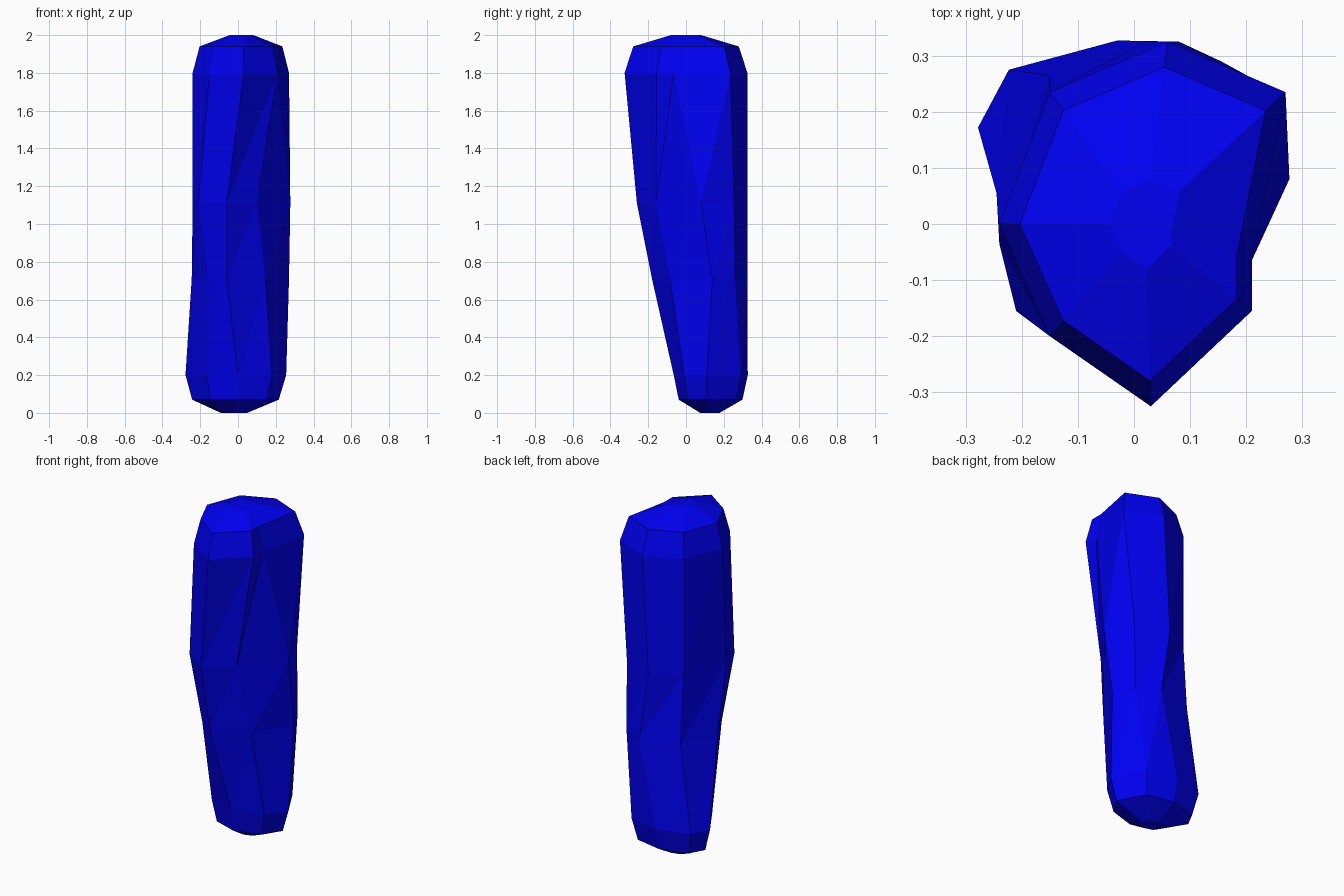
import bpy, bmesh

if "Cube" in bpy.data.objects:
    bpy.data.objects.remove(bpy.data.objects["Cube"])

# Eight-sided cross-sections of the shaft, counter-clockwise, bottom to top
SECTIONS = [
    (0.20, [(-.165, -.01), (0, -.065), (.18, -.01), (.255, .11),
            (.155, .29), (-.03, .327), (-.223, .275), (-.278, .172)]),
    (0.71, [(-.155, -.115), (-.06, -.18), (.145, -.085), (.27, .14),
            (.21, .26), (.08, .325), (-.15, .265), (-.245, .055)]),
    (1.11, [(-.21, -.155), (-.06, -.26), (.10, -.16), (.277, .08),
            (.21, .255), (.02, .325), (-.15, .235), (-.24, -.035)]),
    (1.80, [(-.15, -.20), (.03, -.325), (.21, -.155), (.21, -.065),
            (.27, .235), (.06, .325), (-.15, .235), (-.24, 0)]),
]


def shrink(points, centre, s):
    return [(centre[0] + (x - centre[0]) * s, centre[1] + (y - centre[1]) * s)
            for x, y in points]


# Rounded ends: scaled copies of the first and last section
low, high = SECTIONS[0][1], SECTIONS[-1][1]
c_low, c_high = (-.025, .125), (.02, 0)
rings = ([(0.0, shrink(low, c_low, .26)), (0.07, shrink(low, c_low, .86))]
         + SECTIONS
         + [(1.94, shrink(high, c_high, .86)), (2.0, shrink(high, c_high, .245))])

bm = bmesh.new()
loops = [[bm.verts.new((x, y, z)) for x, y in pts] for z, pts in rings]
n = 8
for k in range(len(loops) - 1):
    a, b = loops[k], loops[k + 1]
    twisted = 2 <= k <= 4
    for i in range(n):
        j = (i + 1) % n
        if twisted:
            # diagonals lean with the twist of the shaft
            bm.faces.new((a[i], a[j], b[j]))
            bm.faces.new((a[i], b[j], b[i]))
        else:
            bm.faces.new((a[i], a[j], b[j], b[i]))
bm.faces.new(loops[0][::-1])
bm.faces.new(loops[-1])
bmesh.ops.recalc_face_normals(bm, faces=bm.faces)

mesh = bpy.data.meshes.new("rough_shaft")
bm.to_mesh(mesh)
bm.free()
shaft = bpy.data.objects.new("rough_shaft", mesh)
bpy.context.collection.objects.link(shaft)

blue = bpy.data.materials.new("blue")
blue.diffuse_color = (0.0, 0.0, 0.9, 1)
blue.use_nodes = True
blue.node_tree.nodes["Principled BSDF"].inputs["Base Color"].default_value = blue.diffuse_color
mesh.materials.append(blue)
